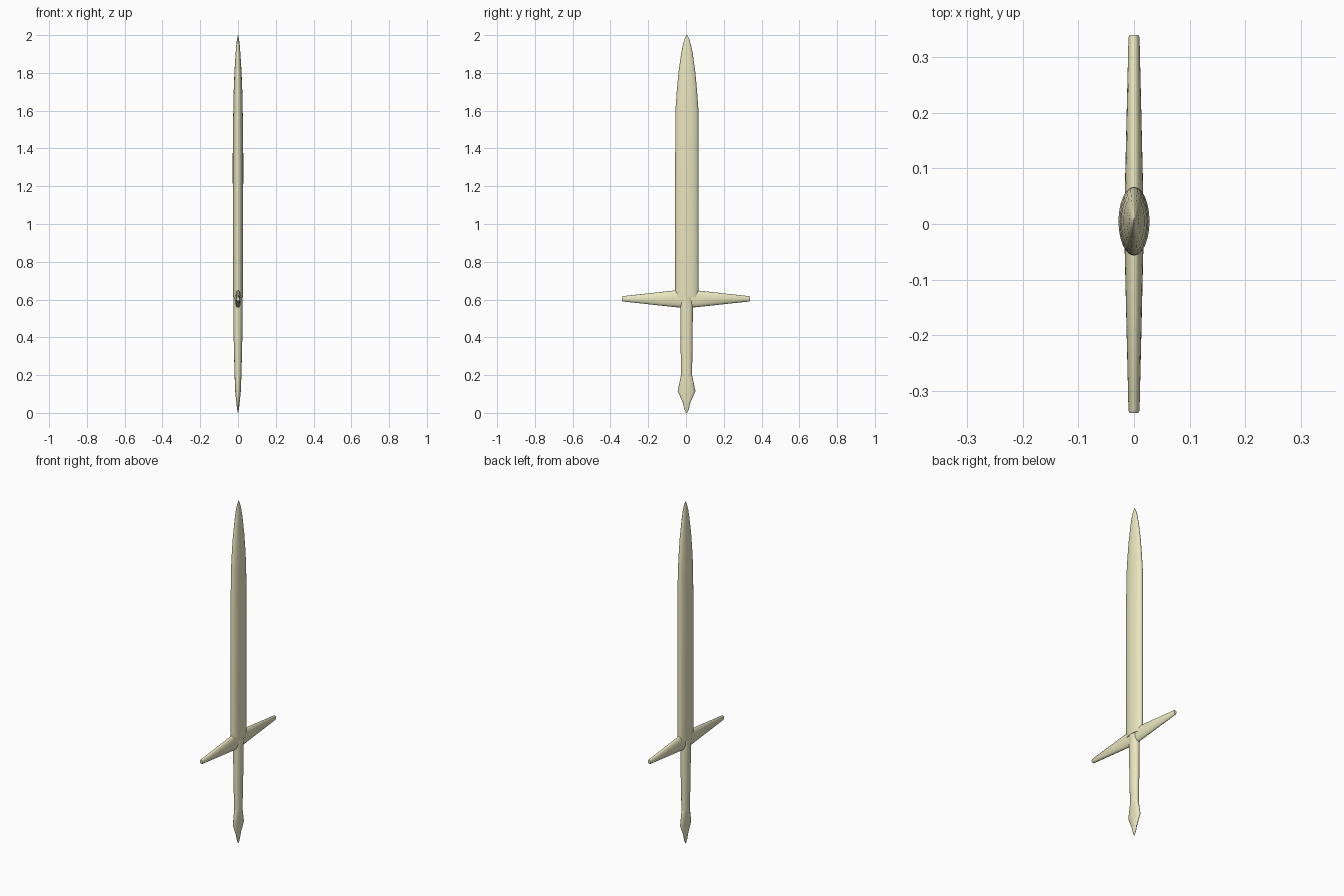
import bpy, bmesh, math

if "Cube" in bpy.data.objects:
    bpy.data.objects.remove(bpy.data.objects["Cube"])

mat = bpy.data.materials.new("pale_yellow")
mat.diffuse_color = (0.82, 0.79, 0.52, 1)
mat.use_nodes = True
mat.node_tree.nodes["Principled BSDF"].inputs["Base Color"].default_value = mat.diffuse_color


def loft(name, sections, along, sides=24):
    """Skin ellipses given as (position, half_a, half_b, centre) along z or y."""
    bm = bmesh.new()
    rings = []
    for pos, a, b, c in sections:
        ring = []
        for i in range(sides):
            t = 2 * math.pi * i / sides
            u, v = a * math.cos(t), c + b * math.sin(t)
            ring.append(bm.verts.new((u, v, pos) if along == "z" else (u, pos, v)))
        rings.append(ring)
    for r, s in zip(rings, rings[1:]):
        for i in range(sides):
            j = (i + 1) % sides
            bm.faces.new((r[i], r[j], s[j], s[i]))
    bm.faces.new(rings[0])
    bm.faces.new(rings[-1])
    bmesh.ops.recalc_face_normals(bm, faces=bm.faces)
    me = bpy.data.meshes.new(name)
    bm.to_mesh(me)
    bm.free()
    ob = bpy.data.objects.new(name, me)
    bpy.context.collection.objects.link(ob)
    me.materials.append(mat)
    bpy.context.view_layer.objects.active = ob
    ob.select_set(True)
    bpy.ops.object.shade_smooth_by_angle(angle=math.radians(40))
    ob.select_set(False)
    return ob


# Blade: oval section with a rounded, pointed tip
loft("blade", [(z, a, b, 0.005) for z, a, b in [
    (0.61, 0.025, 0.061), (0.65, 0.027, 0.062), (1.36, 0.028, 0.062),
    (1.60, 0.025, 0.061), (1.70, 0.023, 0.054), (1.80, 0.019, 0.045),
    (1.90, 0.013, 0.031), (1.95, 0.009, 0.021), (1.98, 0.005, 0.012),
    (2.00, 0.001, 0.002)]], "z")

# Grip
loft("grip", [(z, a, b, 0.003) for z, a, b in [
    (0.19, 0.018, 0.029), (0.40, 0.023, 0.032), (0.62, 0.025, 0.034)]], "z")

# Pommel: flared, then drawn to a point
loft("pommel", [(z, a, b, 0.003) for z, a, b in [
    (0.00, 0.001, 0.003), (0.02, 0.005, 0.012), (0.055, 0.009, 0.020),
    (0.115, 0.015, 0.047), (0.20, 0.018, 0.029)]], "z")

# Crossguard: tapers from the middle to blunt ends
guard = [(0.34, 0.008, 0.011), (0.335, 0.010, 0.014), (0.06, 0.0165, 0.044),
         (0.0, 0.018, 0.048)]
half = [(y, a, b, 0.604) for y, a, b in guard]
loft("crossguard", half + [(-y, a, b, c) for y, a, b, c in half[-2::-1]], "y")
